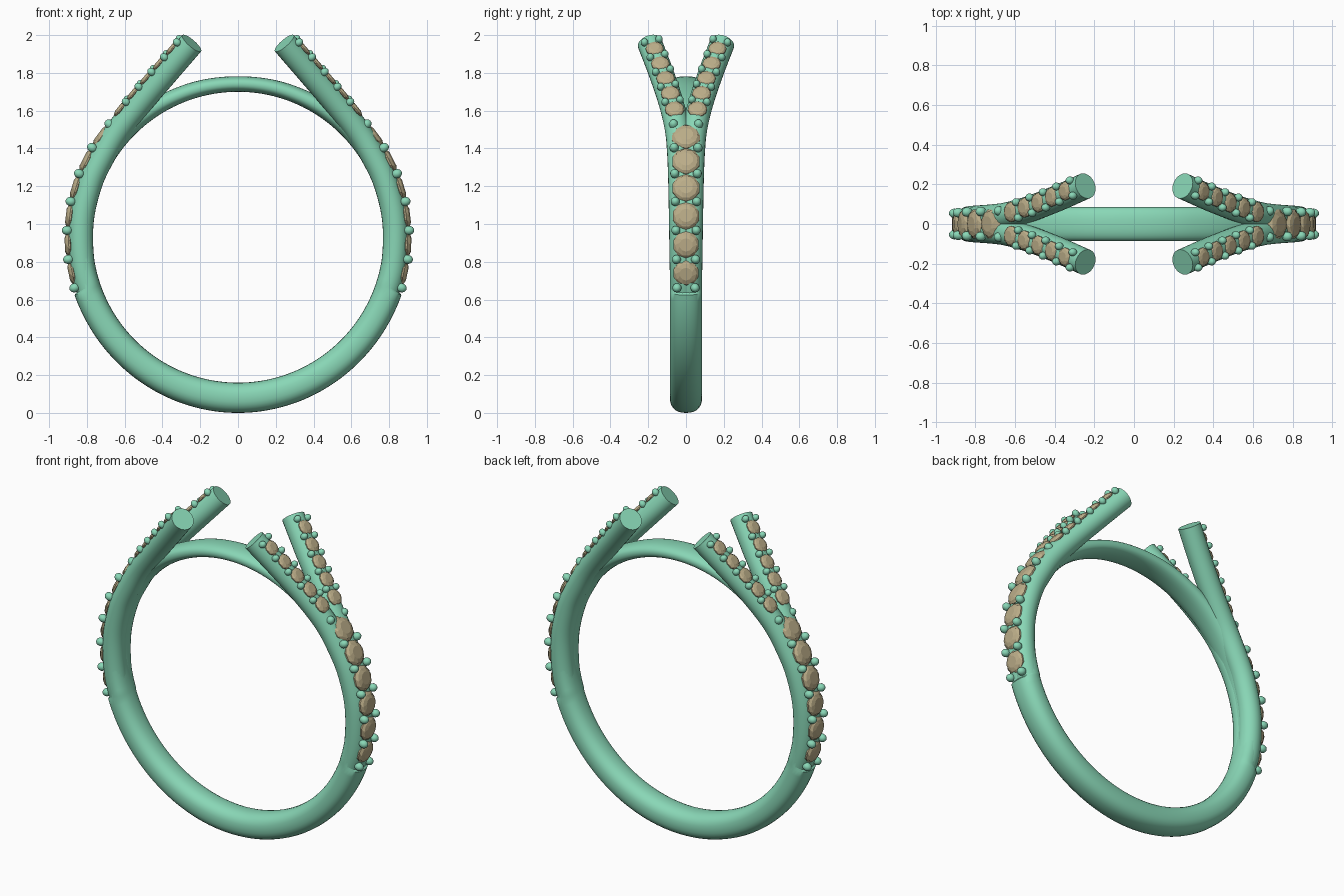
import bpy, bmesh, math
from mathutils import Vector, Matrix

if "Cube" in bpy.data.objects:
    bpy.data.objects.remove(bpy.data.objects["Cube"])

CZ, R_IN = 0.93, 0.77          # ring centre height and finger radius


def material(name, col):
    m = bpy.data.materials.new(name)
    m.diffuse_color = col
    m.use_nodes = True
    m.node_tree.nodes["Principled BSDF"].inputs["Base Color"].default_value = m.diffuse_color
    return m


METAL = material("green_metal", (0.25, 0.68, 0.47, 1))
GEM = material("tan_stone", (0.50, 0.42, 0.25, 1))


def finish(bm, name, mat, smooth=True):
    bmesh.ops.recalc_face_normals(bm, faces=bm.faces)
    me = bpy.data.meshes.new(name)
    bm.to_mesh(me)
    bm.free()
    me.materials.append(mat)
    ob = bpy.data.objects.new(name, me)
    bpy.context.collection.objects.link(ob)
    if smooth:
        bpy.ops.object.select_all(action='DESELECT')
        ob.select_set(True)
        bpy.context.view_layer.objects.active = ob
        bpy.ops.object.shade_smooth_by_angle(angle=math.radians(40))
    return ob


def skin(bm, rings, closed):
    vs = [[bm.verts.new(p) for p in r] for r in rings]
    n = len(vs[0])
    for i in range(len(vs) if closed else len(vs) - 1):
        a, b = vs[i], vs[(i + 1) % len(vs)]
        for j in range(n):
            k = (j + 1) % n
            bm.faces.new((a[j], a[k], b[k], b[j]))
    if not closed:
        bm.faces.new(vs[0])
        bm.faces.new(vs[-1])


def lerp_table(x, table):
    for (x0, y0), (x1, y1) in zip(table, table[1:]):
        if x <= x1:
            f = (x - x0) / (x1 - x0)
            f = f * f * (3 - 2 * f)
            return y0 + (y1 - y0) * f
    return table[-1][1]


def polar(deg, r, y=0.0):
    a = math.radians(deg)
    return Vector((r * math.cos(a), y, CZ + r * math.sin(a)))


# Band: rounded section, thick below, stepped down at the stone seat, thin on top
THICK = [(-90, .16), (-19.5, .148), (-18.5, .124), (25, .124), (70, .086), (90, .082)]
half = [-90 + 2 * i for i in range(35)] + [-19.5, -18.5] + [-16 + 2 * i for i in range(54)]
angles = half + [180 - a for a in reversed(half[1:-1])]
rings = []
for a in angles:
    t = lerp_table(a if a <= 90 else 180 - a, THICK)
    ring = []
    for j in range(28):
        u = 2 * math.pi * j / 28
        c, s = math.cos(u), math.sin(u)
        cs = math.copysign(abs(c) ** 0.85, c)
        sn = math.copysign(abs(s) ** 0.85, s)
        ring.append(polar(a, R_IN + t / 2 + cs * t / 2, sn * 0.085))
    rings.append(ring)
bm = bmesh.new()
skin(bm, rings, True)
finish(bm, "band", METAL)

# Split arm centreline (right, back) sampled as a smooth spline
ctrl = [polar(-27, .845, .015), polar(-12, .838, .02), polar(5, .834, .024),
        polar(20, .834, .028), polar(32, .836, .034), Vector((.630, .046, 1.500)),
        Vector((.520, .078, 1.638)), Vector((.385, .130, 1.795)), Vector((.245, .192, 1.957))]
ext = [2 * ctrl[0] - ctrl[1]] + ctrl + [2 * ctrl[-1] - ctrl[-2]]
path = []
for i in range(1, len(ext) - 2):
    p0, p1, p2, p3 = ext[i - 1:i + 3]
    for k in range(8):
        t = k / 8
        path.append(0.5 * (2 * p1 + (p2 - p0) * t + (2 * p0 - 5 * p1 + 4 * p2 - p3) * t * t
                           + (3 * p1 - p0 - 3 * p2 + p3) * t ** 3))
path.append(ctrl[-1])


def frame(i):
    t = (path[min(i + 1, len(path) - 1)] - path[max(i - 1, 0)]).normalized()
    side = Vector((t.z, 0, -t.x)).normalized()      # outward, in the ring plane
    return t, side, t.cross(side)


for sx, nx in ((1, "right"), (-1, "left")):
    for sy, ny in ((1, "back"), (-1, "front")):
        rings = []
        for i, p in enumerate(path):
            t, n, b = frame(i)
            ring = [p + 0.066 * (n * math.cos(u) + b * math.sin(u))
                    for u in (2 * math.pi * j / 24 for j in range(24))]
            rings.append([Vector((sx * v.x, sy * v.y, v.z)) for v in ring])
        bm = bmesh.new()
        skin(bm, rings, False)
        finish(bm, f"split_arm_{nx}_{ny}", METAL)

# Stone and prong layout on the right side: (position, normal, tangent, radius)
stones, prongs = [], []
for k in range(6):                                   # single row
    a = -12.3 + 9.75 * k
    n = polar(a, 1) - Vector((0, 0, CZ))
    t = Vector((-n.z, 0, n.x))
    stones.append((polar(a, .893), n, t, .069 + .0018 * k))
for k in range(7):
    a = -17.2 + 9.75 * k
    n = polar(a, 1) - Vector((0, 0, CZ))
    for s in (1, -1):
        prongs.append((polar(a, .906, s * (.048 + .003 * k)), n, .024))


def on_arm(x):
    i = min(range(len(path) // 2, len(path)), key=lambda q: abs(path[q].x - x))
    j = i + 1 if path[i].x > x and i + 1 < len(path) else i
    i = j - 1
    f = (path[i].x - x) / (path[i].x - path[j].x)
    t, n, b = frame(i)
    return path[i].lerp(path[j], f), t, n, b


for k in range(5):                                   # double row
    p, t, n, b = on_arm(.575 - .068 * k)
    for s in (1, -1):
        m = Vector((1, s, 1))
        stones.append(((p + n * .058) * m, n * m, t * m, .052 - .001 * k))
for k in range(5):
    p, t, n, b = on_arm(.541 - .068 * k)
    for s in (1, -1):
        m = Vector((1, s, 1))
        for e in (1, -1):
            prongs.append(((p + n * .062 + b * e * .040) * m, n * m, .020))

# Faceted stones, 10-sided with crown, table and pointed base
bm = bmesh.new()
PROFILE = [(.45, -.35, 0), (1, -.06, 0), (1, .06, 0), (.82, .24, .5), (.5, .35, 0)]
for sx in (1, -1):
    m = Vector((sx, 1, 1))
    for p, n, t, r in stones:
        p, n, t = p * m, n * m, t * m
        b = n.cross(t)
        skin(bm, [[p + r * (n * h + q * (t * math.cos(u) + b * math.sin(u)))
                   for u in (2 * math.pi * (j + o) / 10 for j in range(10))]
                  for q, h, o in PROFILE], False)
finish(bm, "stones", GEM, smooth=False)

# Bead prongs between the stones
bm = bmesh.new()
for sx in (1, -1):
    m = Vector((sx, 1, 1))
    for p, n, r in prongs:
        rot = (n * m).to_track_quat('Z', 'Y').to_matrix().to_4x4()
        bmesh.ops.create_uvsphere(bm, u_segments=14, v_segments=10, radius=r,
                                  matrix=Matrix.Translation(p * m) @ rot @ Matrix.Diagonal((1, 1, 1.15, 1)))
finish(bm, "prongs", METAL)
